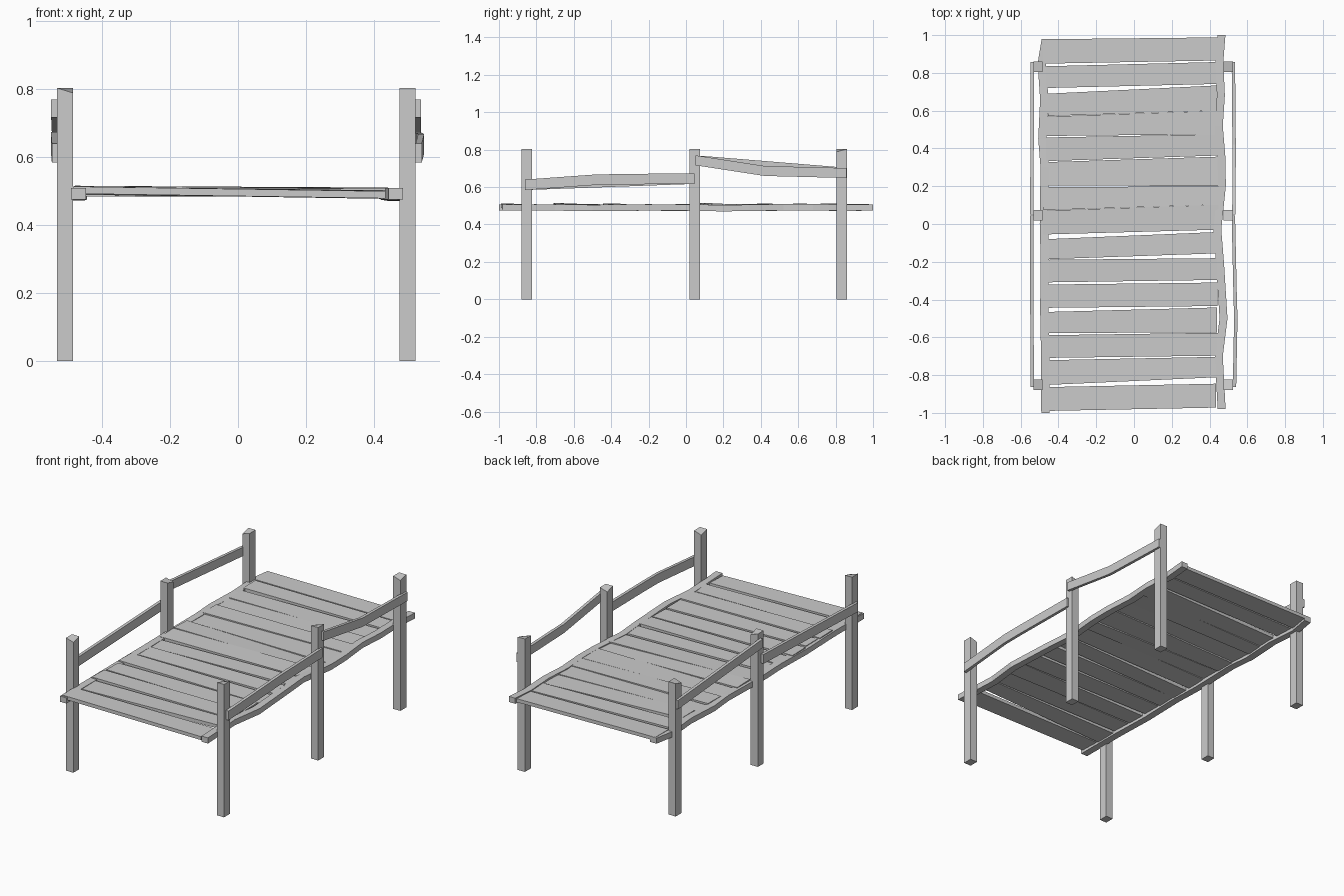
import bpy, bmesh, random
random.seed(4)


def make(name, verts, faces):
    me = bpy.data.meshes.new(name)
    me.from_pydata(verts, [], faces)
    bm = bmesh.new()
    bm.from_mesh(me)
    bmesh.ops.recalc_face_normals(bm, faces=bm.faces)
    bm.to_mesh(me)
    bm.free()
    ob = bpy.data.objects.new(name, me)
    bpy.context.collection.objects.link(ob)
    return ob


def sweep_y(name, stations, w, h):
    """Rectangular timber running along y through (x, y, z) centre points."""
    verts, faces = [], []
    for x, y, z in stations:
        verts += [(x + sx * w / 2, y, z + sz * h / 2)
                  for sx, sz in ((-1, -1), (1, -1), (1, 1), (-1, 1))]
    n = len(stations)
    for i in range(n - 1):
        for k in range(4):
            a, b = i * 4 + k, i * 4 + (k + 1) % 4
            faces.append((a, b, b + 4, a + 4))
    faces += [(0, 1, 2, 3), tuple(range(4 * n - 4, 4 * n))]
    return make(name, verts, faces)


BOX = [(0, 1, 2, 3), (4, 5, 6, 7), (0, 1, 5, 4),
       (1, 2, 6, 5), (2, 3, 7, 6), (3, 0, 4, 7)]

# posts with slightly uneven sawn tops
for side, cx in (("left", -0.509), ("right", 0.499)):
    for row, cy in (("front", -0.852), ("middle", 0.047), ("back", 0.832)):
        base = [(cx + a * 0.024, cy + b * 0.028)
                for a, b in ((-1, -1), (1, -1), (1, 1), (-1, 1))]
        tops = [0.803] * 4
        tops[random.randrange(4)] -= 0.015
        make(f"{side}_{row}_post",
             [(x, y, 0) for x, y in base] + [(x, y, t) for (x, y), t in zip(base, tops)], BOX)

# side beams, hand-hewn and wavy
sweep_y("right_beam", [(0.463, 1.0, 0.491), (0.452, 0.86, 0.49), (0.46, 0.68, 0.492),
                       (0.449, 0.52, 0.492), (0.464, 0.34, 0.489), (0.465, 0.2, 0.487),
                       (0.441, -0.03, 0.491), (0.455, -0.2, 0.491), (0.474, -0.5, 0.488),
                       (0.449, -0.7, 0.491), (0.464, -0.98, 0.491)], 0.042, 0.034)
sweep_y("left_beam", [(-0.467, 0.98, 0.491), (-0.488, 0.85, 0.489), (-0.475, 0.66, 0.492),
                      (-0.485, 0.45, 0.49), (-0.473, 0.3, 0.492), (-0.477, 0.0, 0.489),
                      (-0.472, -0.2, 0.491), (-0.475, -0.45, 0.488), (-0.47, -0.7, 0.491),
                      (-0.469, -1.0, 0.491)], 0.044, 0.034)

# handrails: bowed on the right, straight on the left
sweep_y("right_front_rail", [(0.532, -0.862, 0.612), (0.539, -0.5, 0.638),
                             (0.535, -0.36, 0.642), (0.526, 0.045, 0.645)], 0.018, 0.056)
sweep_y("right_back_rail", [(0.529, 0.05, 0.743), (0.53, 0.42, 0.686),
                            (0.526, 0.857, 0.675)], 0.018, 0.053)
sweep_y("left_front_rail", [(-0.539, -0.862, 0.612), (-0.542, 0.045, 0.645)], 0.018, 0.056)
sweep_y("left_back_rail", [(-0.541, 0.05, 0.743), (-0.538, 0.857, 0.677)], 0.018, 0.053)

# deck planks: joints given as (left y, left gap, right y, right gap)
joints = [(-0.99, 0, -0.972, 0), (-0.858, 0.012, -0.828, 0.035), (-0.715, 0.012, -0.7, 0.006),
          (-0.583, 0.012, -0.575, 0.002), (-0.455, 0.022, -0.438, 0.008),
          (-0.315, 0.012, -0.303, 0.014), (-0.188, 0.003, -0.168, 0.026),
          (-0.068, 0.025, -0.036, 0.012), (0.072, 0.003, 0.102, 0.0),
          (0.2, 0.008, 0.2, 0.003), (0.33, 0.006, 0.36, 0.006), (0.462, 0.008, 0.475, 0.0),
          (0.57, 0.004, 0.6, 0.0), (0.705, 0.03, 0.738, 0.008),
          (0.842, 0.014, 0.862, 0.008), (0.978, 0, 0.988, 0)]
for i, (a, b) in enumerate(zip(joints, joints[1:])):
    xl, xr = -0.468 + random.uniform(-0.02, 0.012), 0.448 + random.uniform(-0.015, 0.015)
    rect = [(xl, a[0] + a[1] / 2), (xr, a[2] + a[3] / 2),
            (xr, b[2] - b[3] / 2), (xl, b[0] - b[1] / 2)]
    zl, zr = 0.508 + random.uniform(-0.003, 0.006), 0.503 + random.uniform(-0.004, 0.005)
    tops = [z + random.uniform(-0.003, 0.003) for z in (zl, zr, zr, zl)]
    make(f"deck_plank_{i + 1}",
         [(x, y, z - 0.021) for (x, y), z in zip(rect, tops)] +
         [(x, y, z) for (x, y), z in zip(rect, tops)], BOX)
